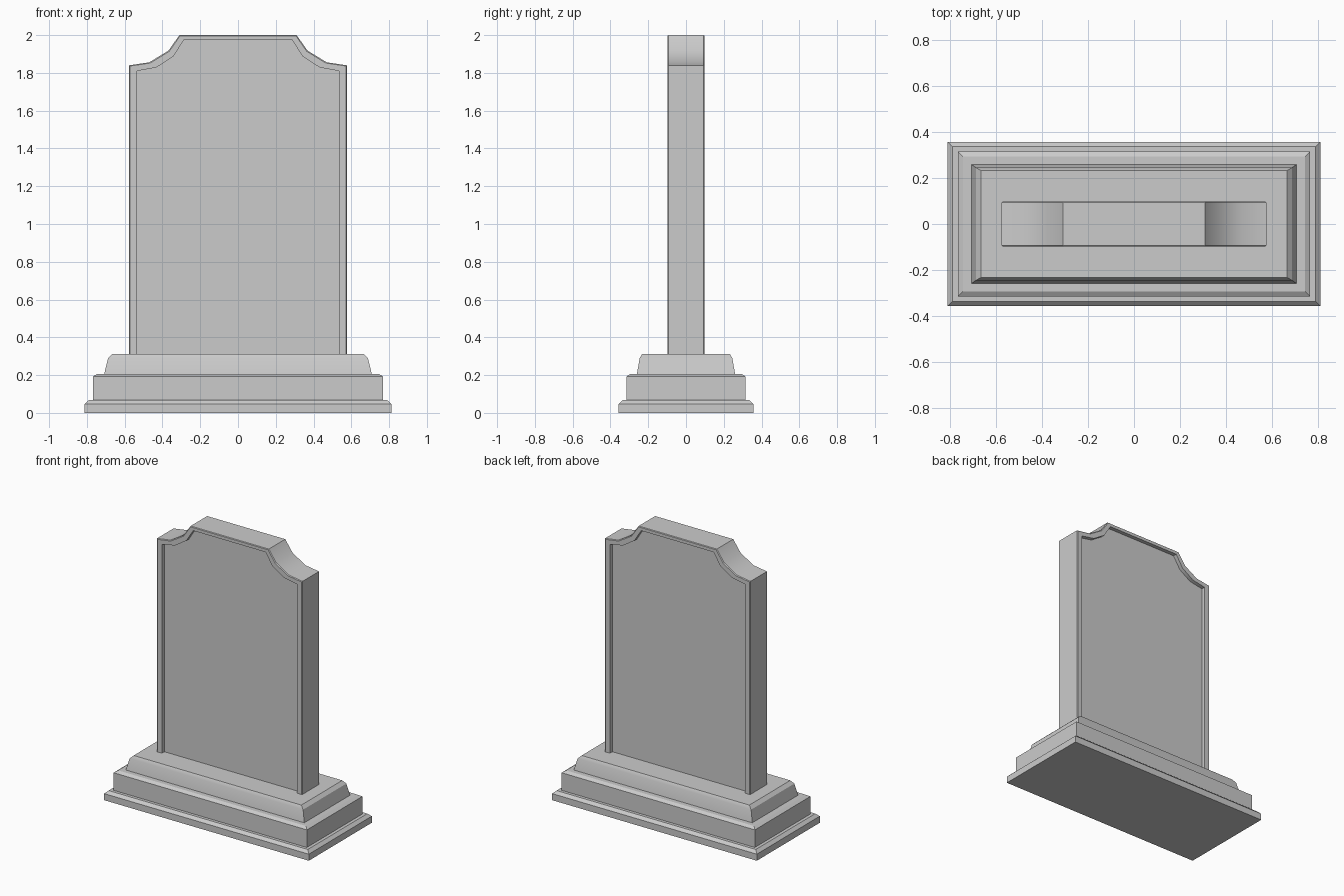
import bpy, bmesh, math

if "Cube" in bpy.data.objects:
    bpy.data.objects.remove(bpy.data.objects["Cube"])


def finish(bm, name):
    bmesh.ops.recalc_face_normals(bm, faces=bm.faces)
    mesh = bpy.data.meshes.new(name)
    bm.to_mesh(mesh)
    bm.free()
    obj = bpy.data.objects.new(name, mesh)
    bpy.context.collection.objects.link(obj)
    bpy.ops.object.select_all(action='DESELECT')
    obj.select_set(True)
    bpy.context.view_layer.objects.active = obj
    bpy.ops.object.shade_smooth_by_angle(angle=math.radians(28))
    return obj


def bridge(bm, a, b, closed):
    n = len(a)
    for i in range(n if closed else n - 1):
        j = (i + 1) % n
        bm.faces.new((a[i], a[j], b[j], b[i]))


# Stepped plinth: (half width, half depth, height) from the ground up
steps = [(0.812, 0.357, 0.0), (0.812, 0.357, 0.047), (0.79, 0.337, 0.067),
         (0.767, 0.315, 0.067), (0.767, 0.315, 0.193), (0.745, 0.293, 0.207),
         (0.708, 0.26, 0.207), (0.688, 0.245, 0.29), (0.665, 0.232, 0.312)]
bm = bmesh.new()
rings = [[bm.verts.new((sx * w, sy * d, z))
          for sx, sy in ((-1, -1), (1, -1), (1, 1), (-1, 1))]
         for w, d, z in steps]
for lower, upper in zip(rings, rings[1:]):
    bridge(bm, lower, upper, True)
bm.faces.new(rings[0])
bm.faces.new(rings[-1])
finish(bm, "stepped_plinth")

# Headstone outlines, right half from the foot to the top
FOOT = 0.308
outer = [(0.577, FOOT), (0.577, 1.84), (0.47, 1.856), (0.368, 1.918), (0.31, 2.0)]
edge = [(0.572, FOOT), (0.572, 1.836), (0.465, 1.852), (0.364, 1.914), (0.307, 1.996)]
panel = [(0.535, FOOT), (0.535, 1.81), (0.432, 1.829), (0.342, 1.887), (0.287, 1.974)]


def outline(bm, half, y):
    full = half + [(-x, z) for x, z in reversed(half)]
    return [bm.verts.new((x, y, z)) for x, z in full]


# Slab with eased edges and a recessed panel on both faces
bm = bmesh.new()
layers = [(panel, 0.07), (panel, 0.098), (edge, 0.098), (outer, 0.093)]
loops = [outline(bm, half, -y) for half, y in layers]
loops += [outline(bm, half, y) for half, y in reversed(layers)]
for a, b in zip(loops, loops[1:]):
    bridge(bm, a, b, False)
bm.faces.new(loops[0])
bm.faces.new(loops[-1])
# Underside
bm.faces.new([l[0] for l in loops] + [l[-1] for l in reversed(loops)])
finish(bm, "headstone")
